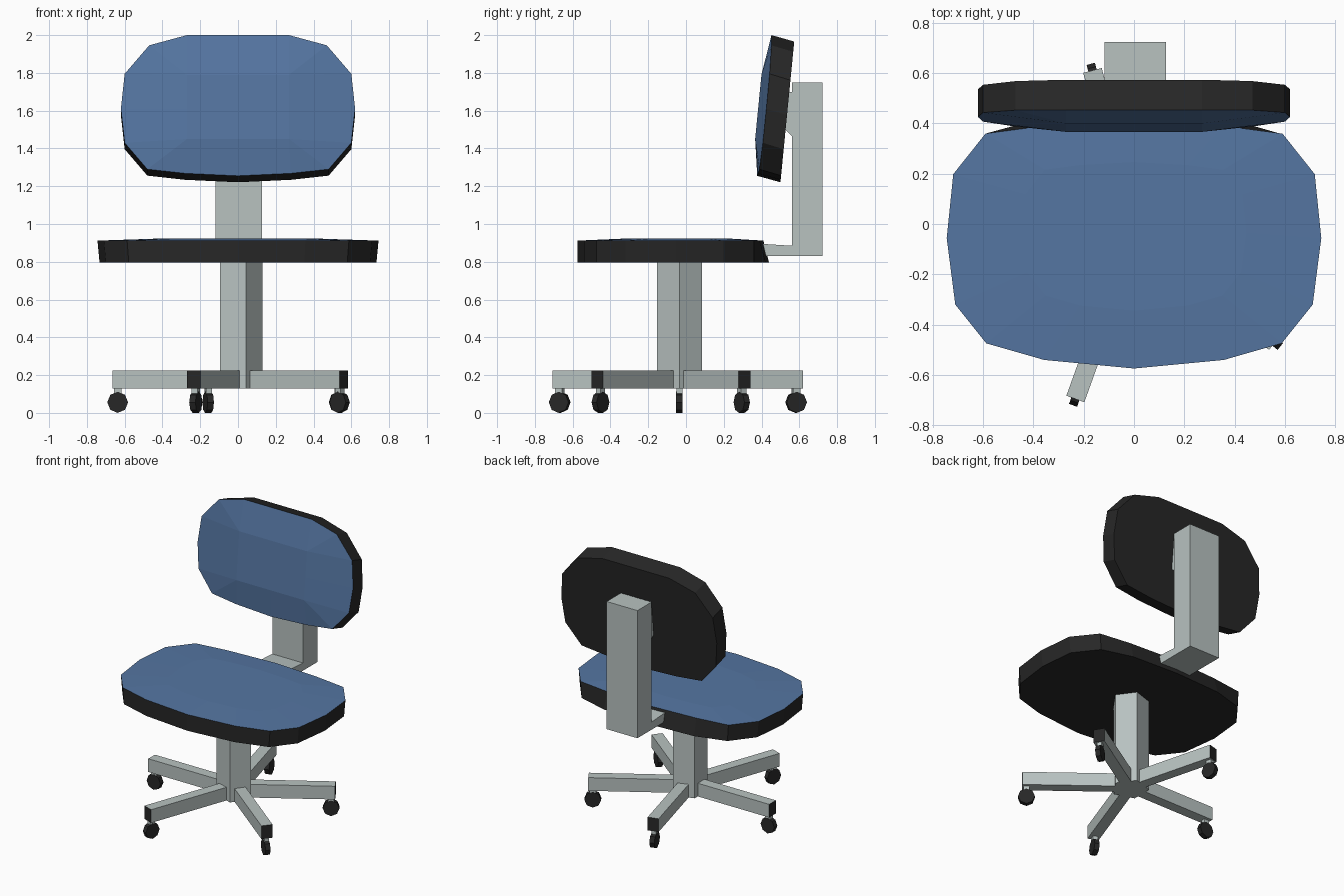
import bpy, bmesh, math
from mathutils import Vector

if "Cube" in bpy.data.objects:
    bpy.data.objects.remove(bpy.data.objects["Cube"])


def material(name, rgb):
    m = bpy.data.materials.new(name)
    m.diffuse_color = (*rgb, 1)
    m.use_nodes = True
    m.node_tree.nodes["Principled BSDF"].inputs["Base Color"].default_value = m.diffuse_color
    return m


BLUE = material("blue_fabric", (0.09, 0.18, 0.36))
BLACK = material("black_plastic", (0.02, 0.02, 0.02))
GREY = material("grey_metal", (0.48, 0.54, 0.53))


def finish(bm, name, *mats):
    bmesh.ops.remove_doubles(bm, verts=bm.verts, dist=0.0005)
    bmesh.ops.recalc_face_normals(bm, faces=bm.faces)
    me = bpy.data.meshes.new(name)
    bm.to_mesh(me)
    bm.free()
    for m in mats:
        me.materials.append(m)
    ob = bpy.data.objects.new(name, me)
    bpy.context.collection.objects.link(ob)
    return ob


def loft(name, rings, mats, band_mats, cap_mats):
    """Join equal-length rings of points and cap both ends."""
    bm = bmesh.new()
    loops = [[bm.verts.new(p) for p in r] for r in rings]
    n = len(loops[0])
    for a, b, mi in zip(loops, loops[1:], band_mats):
        for i in range(n):
            j = (i + 1) % n
            bm.faces.new((a[i], a[j], b[j], b[i])).material_index = mi
    for loop, mi in zip((loops[0], loops[-1]), cap_mats):
        bm.faces.new(loop).material_index = mi
    return finish(bm, name, *mats)


def prism(name, pts, offset, mat):
    off = Vector(offset)
    base = [Vector(p) for p in pts]
    return loft(name, [base, [p + off for p in base]], [mat], [0], [0, 0])


def mirrored(half):
    """Close a half outline that starts and ends at or beside x = 0."""
    return half + [(-x, y) for x, y in reversed(half) if x > 0]


# Seat cushion: black rim, blue slightly domed top
front = [(0, -.574), (.357, -.54), (.587, -.474), (.71, -.32), (.744, -.056), (.718, .198), (.59, .359)]
top = mirrored(front + [(.355, .39), (0, .41)])
low = mirrored([(x * .985, y) for x, y in front] + [(.36, .422), (0, .44)])
loft("seat", [[(x, y, .795) for x, y in low],
              [(x, y, .912) for x, y in top],
              [(x * .6, y * .6, .922) for x, y in top]],
     [BLUE, BLACK], [1, 0], [1, 0])

# Backrest: tilted slab with a bulging blue front
rest = mirrored([(0, 1.255), (.28, 1.268), (.48, 1.29), (.6, 1.43), (.62, 1.61),
                 (.6, 1.795), (.47, 1.946), (.27, 2.0)])


def clamp(v, lo, hi):
    return max(lo, min(hi, v))


def rest_y(z):
    return .45 + (z - 2.0) * .098


rim = [Vector((x, rest_y(z) + .035 * x * x, z)) for x, z in rest]
back = [Vector((x, rest_y(z) + .123, z - .034)) for x, z in rest]
bulge = []
for x, z in rest:
    cx, cz = clamp(x, -.27, .27), clamp(z, 1.45, 1.79)
    bulge.append(Vector((cx, rest_y(cz) - .03, cz)))

bm = bmesh.new()
vb, vr, vi = [[bm.verts.new(p) for p in r] for r in (back, rim, bulge)]
for i in range(len(rest)):
    j = (i + 1) % len(rest)
    bm.faces.new((vb[i], vb[j], vr[j], vr[i])).material_index = 1
    bm.faces.new((vr[i], vr[j], vi[j], vi[i])).material_index = 0
bm.faces.new(vb).material_index = 1
bmesh.ops.remove_doubles(bm, verts=vi, dist=0.0005)
bmesh.ops.holes_fill(bm, edges=[e for e in bm.edges if e.is_boundary])
finish(bm, "backrest", BLUE, BLACK)

# L-shaped back support and its wedge bracket
bar = [(.40, .83), (.722, .83), (.722, 1.75), (.56, 1.75), (.56, .885), (.40, .895)]
prism("back_support", [(-.118, y, z) for y, z in bar], (.245, 0, 0), GREY)
wedge = [(.562, 1.465), (.562, 1.70), (.54, 1.70), (.525, 1.50)]
prism("back_bracket", [(-.11, y, z) for y, z in wedge], (.23, 0, 0), GREY)

# Five-sided column
hub = Vector((.005, -.035, 0))
prism("column", [(hub.x + .125 * math.cos(math.tau * k / 5),
                  hub.y + .125 * math.sin(math.tau * k / 5), .13) for k in range(5)],
      (0, 0, .67), GREY)

# Base legs with black end caps, caster stems and wheels
for k, end in enumerate([(-.665, -.035), (-.233, -.695), (.56, -.47), (.56, .31), (-.165, .61)], 1):
    tip = Vector((*end, 0))
    d = (tip - hub).normalized()
    s = Vector((-d.y, d.x, 0))
    up = Vector((0, 0, 1))

    def section(c, w, z0, z1):
        return [c + s * a * w + up * z for a, z in ((-1, z0), (1, z0), (1, z1), (-1, z1))]

    loft(f"leg_{k}", [section(hub + d * .07, .038, .13, .225), section(tip, .038, .13, .225)],
         [GREY, BLACK], [0], [0, 1])
    c = tip - d * .028
    prism(f"caster_stem_{k}", section(c - d * .02, .016, .09, .135), d * .04, GREY)
    wheel = [c - s * .017 + d * .055 * math.cos(a) + up * (.056 + .056 * math.sin(a))
             for a in (math.tau * i / 8 for i in range(8))]
    prism(f"caster_wheel_{k}", wheel, s * .034, BLACK)
